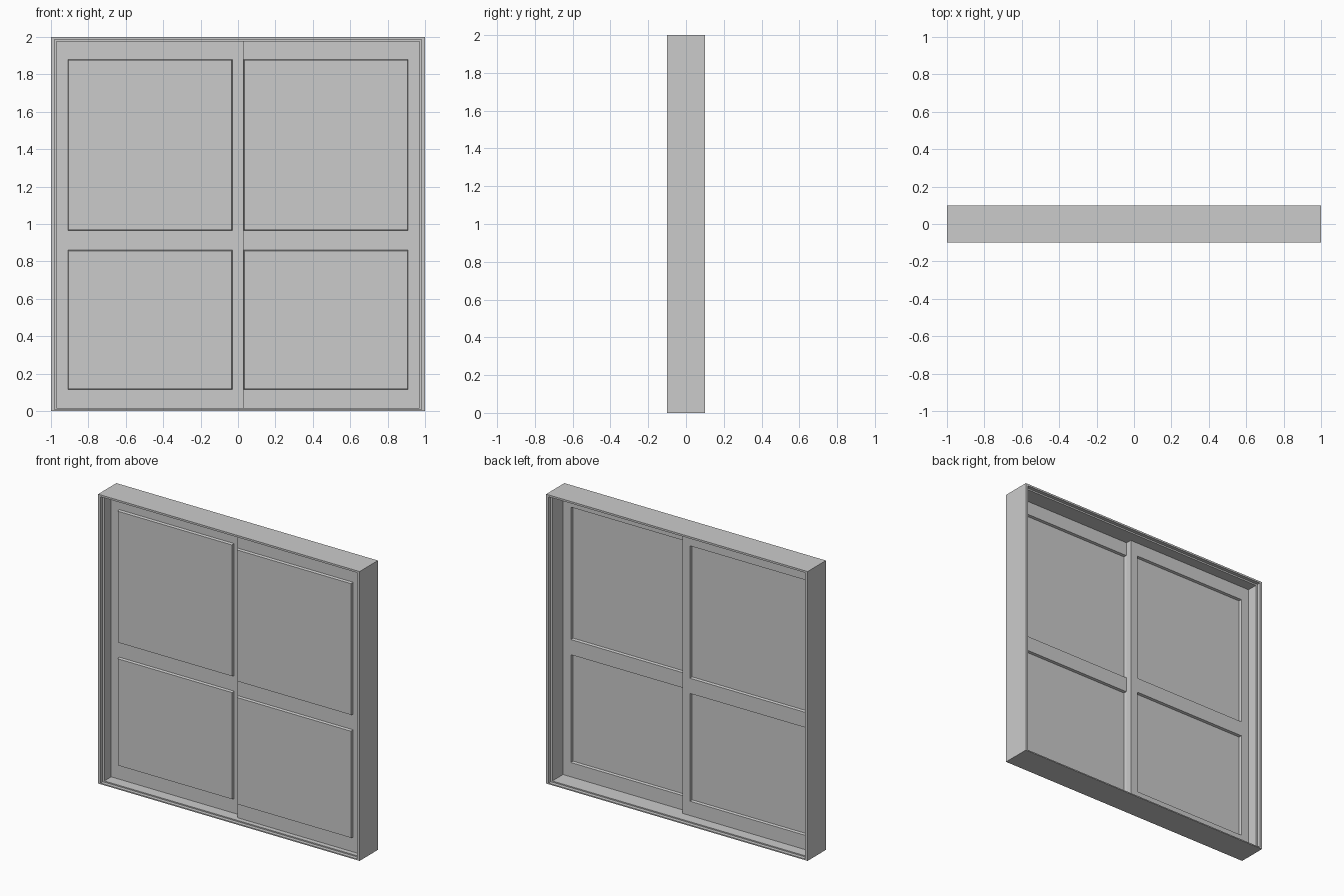
import bpy, bmesh

if "Cube" in bpy.data.objects:
    bpy.data.objects.remove(bpy.data.objects["Cube"])


def finish(bm, name):
    bmesh.ops.remove_doubles(bm, verts=bm.verts, dist=0.0001)
    mesh = bpy.data.meshes.new(name)
    bm.to_mesh(mesh)
    bm.free()
    obj = bpy.data.objects.new(name, mesh)
    bpy.context.collection.objects.link(obj)
    return obj


def rect(bm, x0, x1, z0, z1, y):
    return [bm.verts.new((x, y, z)) for x, z in ((x0, z0), (x1, z0), (x1, z1), (x0, z1))]


def bridge(bm, a, b):
    for i in range(4):
        j = (i + 1) % 4
        bm.faces.new((a[i], a[j], b[j], b[i]))


# Outer frame: one closed section of rectangles, with a stepped lip front and back
OUTER = (-1, 1, 0, 2)
LIP = (-0.982, 0.982, 0.008, 1.987)
INNER = (-0.97, 0.97, 0.016, 1.976)
section = [(OUTER, -0.1), (LIP, -0.1), (LIP, -0.075), (INNER, -0.075),
           (INNER, 0.075), (LIP, 0.075), (LIP, 0.1), (OUTER, 0.1)]
bm = bmesh.new()
loops = [rect(bm, *r, y) for r, y in section]
for i, loop in enumerate(loops):
    bridge(bm, loop, loops[(i + 1) % len(loops)])
bmesh.ops.recalc_face_normals(bm, faces=bm.faces)
finish(bm, "window_frame")

# Sliding sashes: thin sheets whose panes are pushed forward
ZS = [0.016, 0.115, 0.86, 0.965, 1.88, 1.976]
PUSH, SLOPE = 0.018, 0.004
SEAM = 0.027


def sash(name, xs, y, seam_to=None):
    bm = bmesh.new()
    for i in range(3):
        for k in range(5):
            x0, x1, z0, z1 = xs[i], xs[i + 1], ZS[k], ZS[k + 1]
            cell = rect(bm, x0, x1, z0, z1, y)
            if i == 1 and k in (1, 3):
                pane = rect(bm, x0 + SLOPE, x1 - SLOPE, z0 + SLOPE, z1 - SLOPE, y - PUSH)
                bridge(bm, cell, pane)
                bm.faces.new(pane)
            else:
                bm.faces.new(cell)
    # Step joining the two sashes at the meeting line
    if seam_to is not None:
        bm.faces.new([bm.verts.new(p) for p in (
            (SEAM, y, ZS[0]), (SEAM, seam_to, ZS[0]),
            (SEAM, seam_to, ZS[-1]), (SEAM, y, ZS[-1]))])
    return finish(bm, name)


sash("rear_sash", [-0.97, -0.91, -0.03, SEAM], 0.0, seam_to=-0.042)
sash("front_sash", [SEAM, 0.03, 0.91, 0.97], -0.042)
